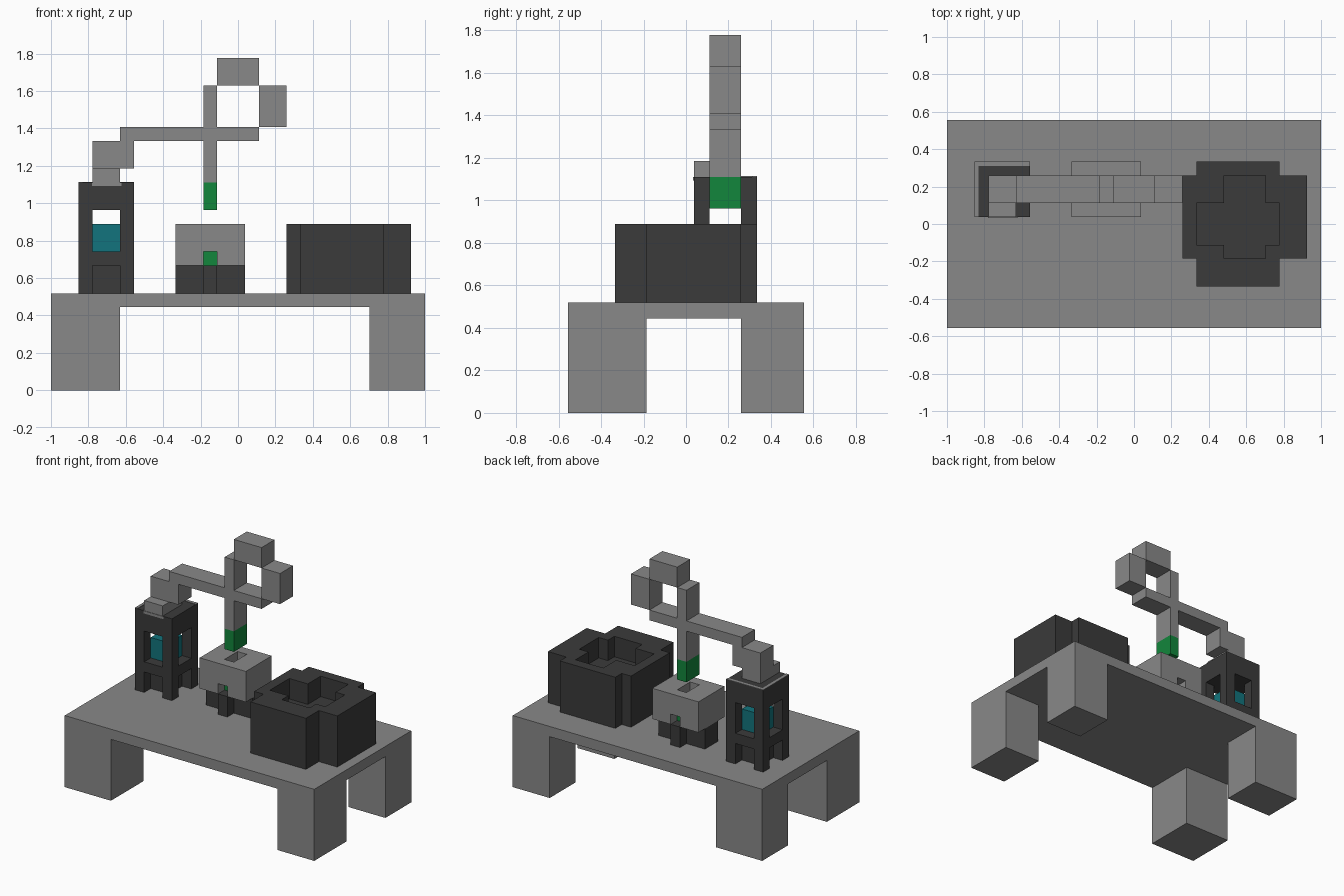
import bpy, bmesh
from mathutils import Vector

cube = bpy.data.objects.get("Cube")
if cube:
    bpy.data.objects.remove(cube, do_unlink=True)

U = 2 / 27  # one block of the build


def material(name, rgb):
    m = bpy.data.materials.new(name)
    m.diffuse_color = (*rgb, 1)
    m.use_nodes = True
    bsdf = m.node_tree.nodes["Principled BSDF"]
    bsdf.inputs["Base Color"].default_value = (*rgb, 1)
    bsdf.inputs["Roughness"].default_value = 0.8
    return m


GREY = material("stone grey", (0.25, 0.25, 0.25))
DARK = material("dark iron", (0.043, 0.043, 0.043))
GREEN = material("green", (0.006, 0.24, 0.045))
TEAL = material("teal", (0.006, 0.175, 0.205))


def place(x, y, z):
    """Block coordinates to model space."""
    return Vector(((x - 13.5) * U, (y - 7.5) * U, z * U))


def finish(name, bm, mat):
    mesh = bpy.data.meshes.new(name)
    bm.to_mesh(mesh)
    bm.free()
    mesh.materials.append(mat)
    ob = bpy.data.objects.new(name, mesh)
    bpy.context.collection.objects.link(ob)
    return ob


def box(name, mat, x, y, z):
    """Plain box from three (low, high) ranges in blocks."""
    bm = bmesh.new()
    bmesh.ops.create_cube(bm, size=1)
    lo, hi = place(x[0], y[0], z[0]), place(x[1], y[1], z[1])
    for v in bm.verts:
        v.co = [(lo[i] + hi[i]) / 2 + v.co[i] * (hi[i] - lo[i]) for i in range(3)]
    return finish(name, bm, mat)


def cells(ranges):
    x, y, z = ranges
    return {(i, j, k) for i in range(*x) for j in range(*y) for k in range(*z)}


def blocks(name, mat, add, cut=()):
    """Merged shell of block ranges, with the cut ranges removed."""
    solid = set().union(*(cells(r) for r in add))
    for r in cut:
        solid -= cells(r)
    bm = bmesh.new()
    for c in sorted(solid):
        for axis in range(3):
            for side in (0, 1):
                near = list(c)
                near[axis] += 2 * side - 1
                if tuple(near) in solid:
                    continue
                a, b = (axis + 1) % 3, (axis + 2) % 3
                ring = [(0, 0), (1, 0), (1, 1), (0, 1)]
                corners = []
                for s, t in ring if side else ring[::-1]:
                    p = list(c)
                    p[axis] += side
                    p[a] += s
                    p[b] += t
                    corners.append(bm.verts.new(place(*p)))
                bm.faces.new(corners)
    bmesh.ops.remove_doubles(bm, verts=bm.verts[:], dist=1e-4)
    bmesh.ops.dissolve_limit(bm, angle_limit=0.02, verts=bm.verts[:], edges=bm.edges[:])
    return finish(name, bm, mat)


# Table
box("table_top", GREY, (0, 27), (0, 15), (6, 7))
for side, x in (("right", (0, 5)), ("left", (23, 27))):
    for end, y in (("front", (0, 5)), ("back", (11, 15))):
        box(f"{end}_{side}_leg", GREY, x, y, (0, 6))

# Round basin with a cross-shaped hollow
blocks("basin", DARK,
       add=[((17, 26), (5, 11), (7, 12)), ((18, 24), (3, 12), (7, 12))],
       cut=[((18, 24), (6, 9), (10, 12)), ((20, 23), (5, 11), (10, 12))])

# Tower with windows and arched feet around a core
windows = [r for z in ((10, 13), (7, 9))
           for r in (((3, 5), (8, 12), z), ((2, 6), (9, 11), z))]
blocks("tower", DARK, add=[((2, 6), (8, 12), (7, 15))], cut=windows)
box("tower_core", DARK, (3, 5), (9, 11), (7, 9))
box("tower_tank", TEAL, (3, 5), (9, 11), (10, 12))

# Thin grey trim on the tower head
box("tower_trim_front", GREY, (2.95, 5.1), (7.95, 8), (14.75, 15))
box("tower_trim_side", GREY, (2, 2.28), (8, 12), (15, 15.04))
box("tower_trim_back", GREY, (2.28, 6), (11.7, 12), (15, 15.04))

# Pipe arm, piston rod and handle loop
blocks("pipe_arm", GREY, add=[
    ((3, 5), (8, 11), (15, 16)),
    ((3, 6), (9, 11), (16, 18)),
    ((5, 15), (9, 11), (18, 19)),
    ((11, 12), (9, 11), (15, 22)),
    ((12, 15), (9, 11), (22, 24)),
    ((15, 17), (9, 11), (19, 22)),
])
box("piston_head", GREEN, (11, 12), (9, 11), (13, 15))

# Press block under the piston
blocks("press_block", GREY, add=[((9, 14), (8, 12), (9, 12))],
       cut=[((11, 12), (9, 11), (10, 12)), ((11, 12), (8, 12), (9, 10))])
box("press_anvil", GREEN, (11, 12), (9, 11), (9, 10))
blocks("press_base", DARK, add=[((9, 14), (9, 11), (7, 9)), ((11, 12), (8, 12), (7, 9))])
